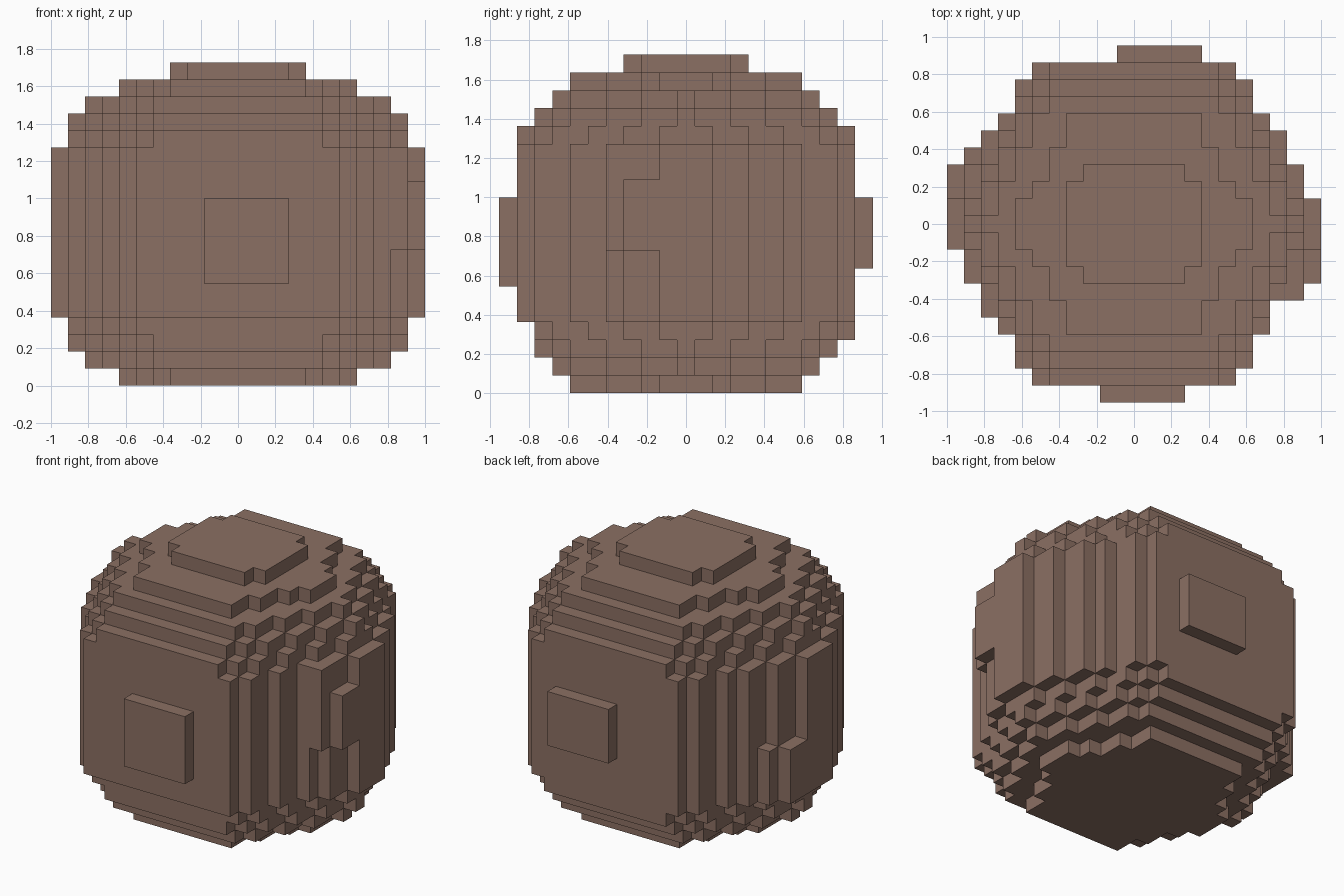
import bpy, bmesh, math

if "Cube" in bpy.data.objects:
    bpy.data.objects.remove(bpy.data.objects["Cube"])

U = 1 / 11                      # size of one block

# Stepped outlines: (half width in x, last row in y), in blocks
CAP = [(4, 2), (3, 3)]
RIM = [(7, 1), (6, 2), (5, 4), (4, 6)]
SHOULDER_A = [(9, 0), (8, 2), (7, 4), (6, 6), (5, 7)]
SHOULDER_B = [(10, 0), (9, 2), (8, 4), (7, 6), (6, 7), (5, 8)]
SHOULDER_C = [(10, 1), (9, 3), (8, 5), (7, 7), (6, 8), (5, 9)]
MIDDLE = [(11, 1), (10, 3), (9, 5), (8, 6), (7, 8), (6, 9)]

cells = set()


def box(x0, x1, y0, y1, z0, z1):
    """Cells of a block; x and z are edges, y is a range of centred rows."""
    return {(x, y, z) for x in range(x0, x1) for y in range(y0, y1 + 1)
            for z in range(z0, z1)}


def layer(outline, z0, z1):
    for half, row in outline:
        cells.update(box(-half, half, -row, row, z0, z1))


# Body, with matching steps at top and bottom
for k, outline in enumerate([RIM, SHOULDER_A, SHOULDER_B, SHOULDER_C]):
    layer(outline, k, k + 1)
    layer(outline, 17 - k, 18 - k)
layer(MIDDLE, 4, 14)
layer(CAP, 18, 19)

# Front lower edge and right front corner are cut back
cells -= box(-11, 11, -9, -9, 3, 4)
cells -= box(8, 9, -5, -5, 4, 14)

# Raised plates on front and back
cells |= box(-2, 3, -10, -10, 6, 11)
cells |= box(-1, 4, 10, 10, 7, 11)

# Bumps on the right and left sides
cells |= box(8, 11, -3, -2, 8, 12)
cells |= box(8, 10, -4, -4, 8, 14)
cells |= box(-11, -8, 2, 3, 4, 8)
cells |= box(-10, -8, 4, 4, 4, 8)

# Outer skin of the blocks
bm = bmesh.new()
verts = {}


def vert(p):
    if p not in verts:
        verts[p] = bm.verts.new((p[0] * U, (p[1] - 0.5) * U, p[2] * U))
    return verts[p]


for c in cells:
    for axis in range(3):
        for side in (0, 1):
            n = list(c)
            n[axis] += 2 * side - 1
            if tuple(n) in cells:
                continue
            a, b = (axis + 1) % 3, (axis + 2) % 3
            corners = []
            for da, db in ((0, 0), (1, 0), (1, 1), (0, 1)):
                p = list(c)
                p[axis] += side
                p[a] += da
                p[b] += db
                corners.append(vert(tuple(p)))
            bm.faces.new(corners if side else corners[::-1])

# Merge flat areas into single faces
bmesh.ops.dissolve_limit(bm, angle_limit=math.radians(1),
                         verts=bm.verts[:], edges=bm.edges[:])
mesh = bpy.data.meshes.new("stepped_boulder")
bm.to_mesh(mesh)
bm.free()
boulder = bpy.data.objects.new("stepped_boulder", mesh)
bpy.context.collection.objects.link(boulder)

brown = bpy.data.materials.new("brown")
brown.diffuse_color = (0.26, 0.16, 0.125, 1)
brown.use_nodes = True
brown.node_tree.nodes["Principled BSDF"].inputs["Base Color"].default_value = brown.diffuse_color
mesh.materials.append(brown)
